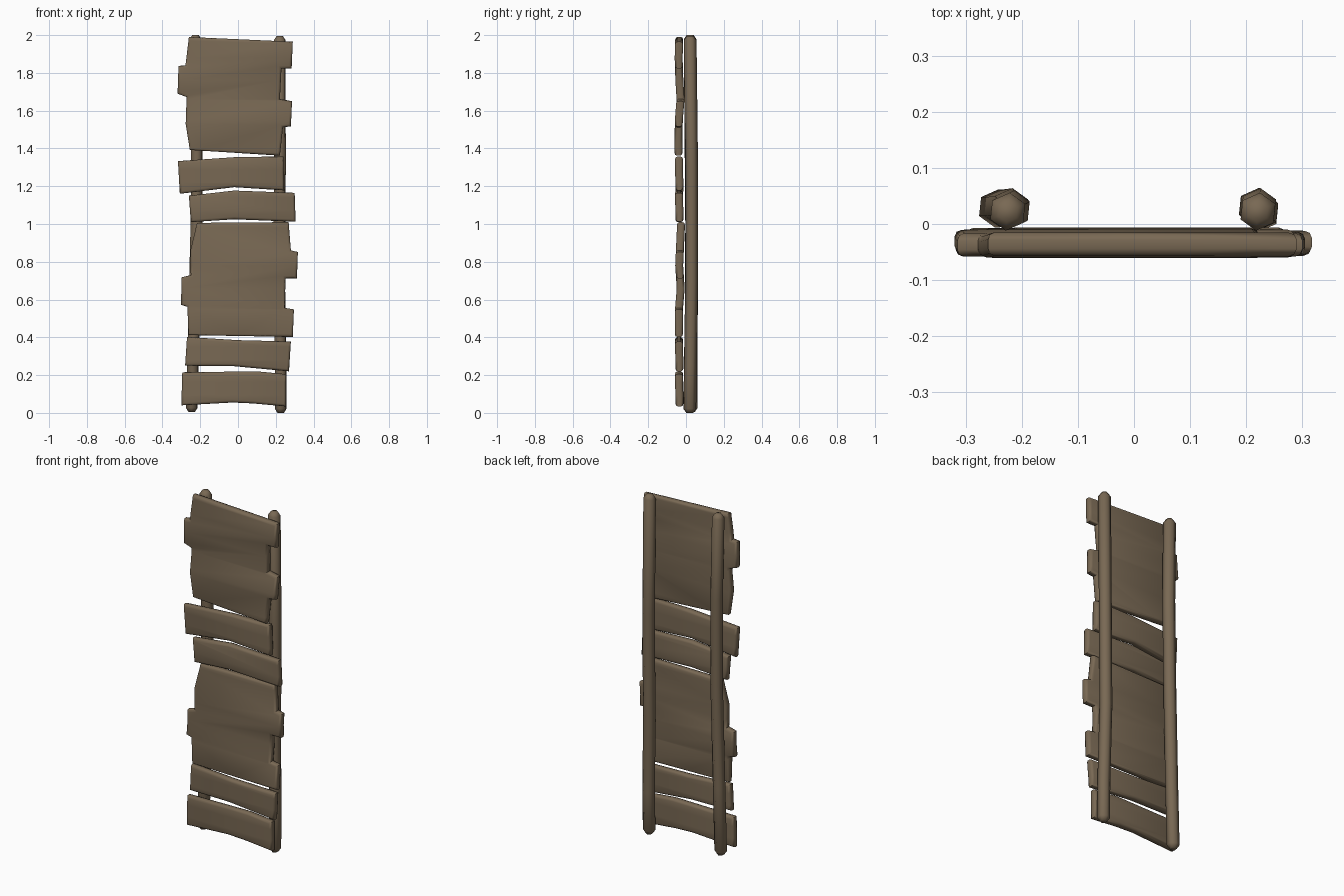
import bpy, bmesh, math
from mathutils import Vector

if "Cube" in bpy.data.objects:
    bpy.data.objects.remove(bpy.data.objects["Cube"])

wood = bpy.data.materials.new("weathered brown wood")
wood.diffuse_color = (0.19, 0.14, 0.088, 1)
wood.use_nodes = True
wood.node_tree.nodes["Principled BSDF"].inputs["Base Color"].default_value = wood.diffuse_color


def finish(bm, name, angle):
    bmesh.ops.recalc_face_normals(bm, faces=bm.faces)
    me = bpy.data.meshes.new(name)
    bm.to_mesh(me)
    bm.free()
    me.materials.append(wood)
    ob = bpy.data.objects.new(name, me)
    bpy.context.collection.objects.link(ob)
    bpy.context.view_layer.objects.active = ob
    ob.select_set(True)
    bpy.ops.object.shade_smooth_by_angle(angle=math.radians(angle))
    ob.select_set(False)
    return ob


def interp(pts, z):
    if z <= pts[0][0]:
        return pts[0][1]
    for (a, ya), (b, yb) in zip(pts, pts[1:]):
        if z <= b:
            return ya + (yb - ya) * (z - a) / (b - a)
    return pts[-1][1]


def board(name, outline, wave, thick=0.042):
    """Rounded slab from a front outline; wave = (z, centre y) bends."""
    bm = bmesh.new()
    f = bm.faces.new([bm.verts.new((x, -thick / 2, z)) for x, z in outline])
    ext = bmesh.ops.extrude_face_region(bm, geom=[f])
    bmesh.ops.translate(bm, vec=(0, thick, 0),
                        verts=[v for v in ext["geom"] if isinstance(v, bmesh.types.BMVert)])
    rims = [e for e in bm.edges if abs(e.verts[0].co.y - e.verts[1].co.y) < 1e-5]
    bmesh.ops.bevel(bm, geom=rims, offset=0.013, segments=2, profile=0.5, affect='EDGES')
    for z, _ in wave:
        bmesh.ops.bisect_plane(bm, geom=bm.verts[:] + bm.edges[:] + bm.faces[:],
                               plane_co=(0, 0, z), plane_no=(0, 0, 1))
    for v in bm.verts:
        v.co.y += interp(wave, v.co.z)
    return finish(bm, name, 50)


def pole(name, path, r=0.034, sides=6):
    """Hexagonal rail along a path, with tapered ends."""
    pts = [Vector(p) for p in path]
    rings = [(pts[0], r * 0.55), (pts[0] + Vector((0, 0, 0.022)), r)]
    rings += [(p, r) for p in pts[1:-1]]
    rings += [(pts[-1] - Vector((0, 0, 0.022)), r), (pts[-1], r * 0.55)]
    bm = bmesh.new()
    loops = [[bm.verts.new((c.x + q * math.cos(a), c.y + q * math.sin(a), c.z))
              for a in (math.tau * (i + 0.4) / sides for i in range(sides))]
             for c, q in rings]
    for lo, hi in zip(loops, loops[1:]):
        for i in range(sides):
            j = (i + 1) % sides
            bm.faces.new((lo[i], lo[j], hi[j], hi[i]))
    bm.faces.new(loops[0])
    bm.faces.new(loops[-1])
    return finish(bm, name, 65)


# side rails behind the boards
pole("left_rail", [(-0.245, 0.028, 0.005), (-0.235, 0.028, 0.4),
                   (-0.22, 0.03, 1.0), (-0.217, 0.026, 1.5), (-0.225, 0.022, 2.0)])
pole("right_rail", [(0.226, 0.02, 0.0), (0.226, 0.023, 0.25), (0.218, 0.03, 0.7),
                    (0.222, 0.03, 1.3), (0.221, 0.022, 1.995)])

# single slats
slats = [
    [(-0.30, 0.04), (-0.03, 0.055), (0.08, 0.05), (0.255, 0.034),
     (0.255, 0.205), (0.10, 0.22), (-0.295, 0.215)],
    [(-0.28, 0.25), (-0.02, 0.247), (0.27, 0.22), (0.28, 0.378), (0.0, 0.385), (-0.27, 0.402)],
    [(-0.25, 1.01), (-0.02, 1.025), (0.305, 1.012), (0.30, 1.165), (-0.02, 1.177), (-0.26, 1.15)],
    [(-0.308, 1.16), (-0.02, 1.195), (0.245, 1.178), (0.24, 1.357), (0.0, 1.355), (-0.318, 1.333)],
]
for i, outline in enumerate(slats):
    z0 = min(p[1] for p in outline)
    board("slat_%d" % (i + 1), outline, [(z0 + 0.06, -0.035), (z0 + 0.13, -0.037)])

# wide boards with stepped edges
board("lower_panel",
      [(-0.262, 0.412), (0.29, 0.402), (0.296, 0.548), (0.247, 0.556), (0.252, 0.712),
       (0.312, 0.712), (0.317, 0.852), (0.28, 0.86), (0.268, 1.01), (-0.217, 1.006),
       (-0.252, 0.86), (-0.25, 0.73), (-0.298, 0.718), (-0.302, 0.572), (-0.268, 0.562)],
      [(0.42, -0.038), (0.55, -0.037), (0.66, -0.028), (0.78, -0.036), (0.98, -0.027)])
board("upper_panel",
      [(-0.255, 1.392), (0.222, 1.362), (0.238, 1.512), (0.28, 1.517), (0.286, 1.65),
       (0.222, 1.662), (0.23, 1.823), (0.284, 1.823), (0.29, 1.965), (-0.26, 1.99),
       (-0.278, 1.84), (-0.315, 1.837), (-0.32, 1.69), (-0.272, 1.672), (-0.277, 1.53)],
      [(1.4, -0.04), (1.55, -0.038), (1.66, -0.029), (1.76, -0.035), (1.88, -0.039), (1.97, -0.036)])
